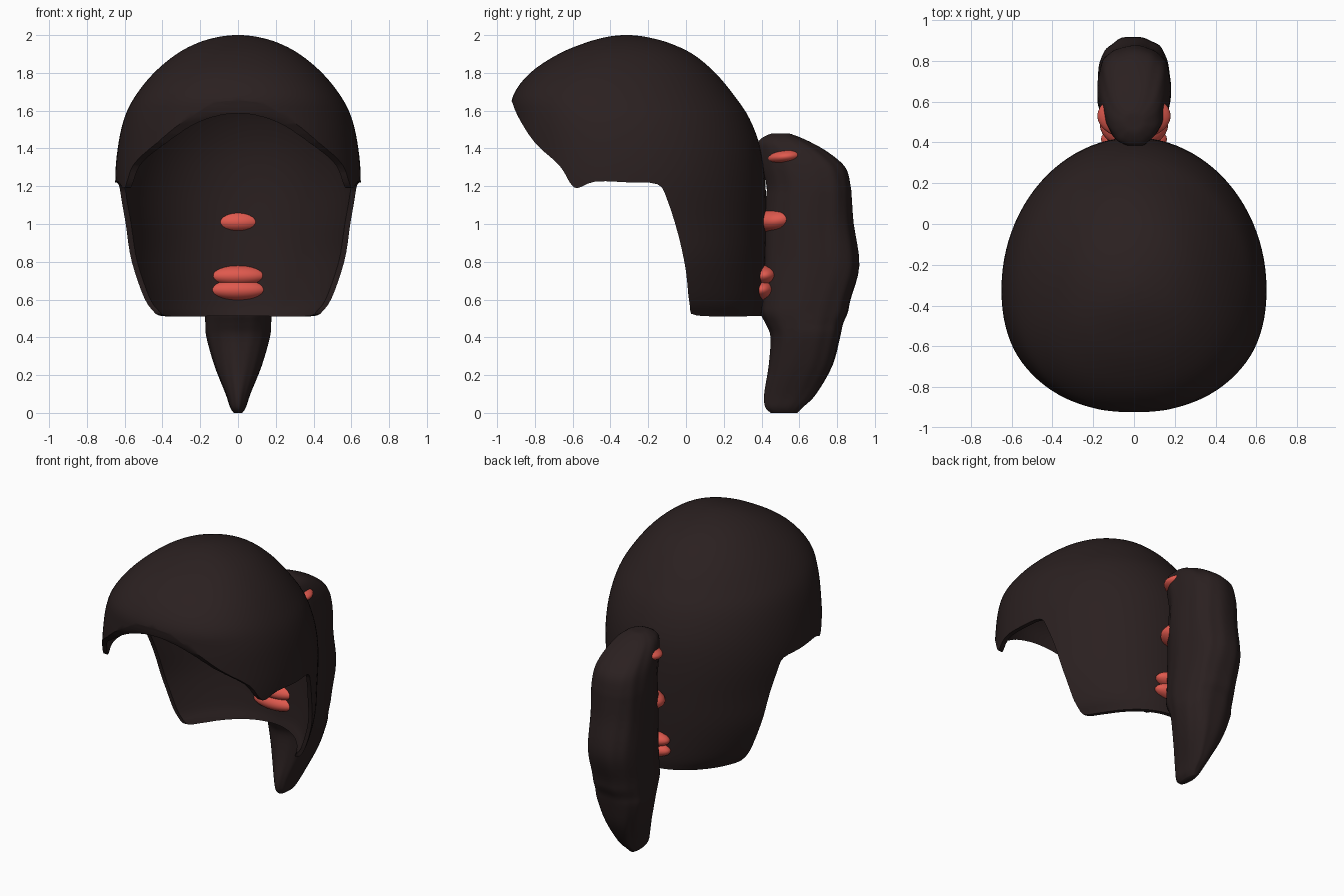
import bpy, bmesh, math

if "Cube" in bpy.data.objects:
    bpy.data.objects.remove(bpy.data.objects["Cube"])

def material(name, rgb):
    m = bpy.data.materials.new(name)
    m.diffuse_color = (*rgb, 1)
    m.use_nodes = True
    m.node_tree.nodes["Principled BSDF"].inputs["Base Color"].default_value = m.diffuse_color
    return m

HAIR = material("dark brown hair", (0.0235, 0.0145, 0.0145))
TIE = material("coral red tie", (0.74, 0.10, 0.075))

def finish(name, bm, mat):
    bmesh.ops.recalc_face_normals(bm, faces=bm.faces[:])
    me = bpy.data.meshes.new(name)
    bm.to_mesh(me)
    bm.free()
    me.materials.append(mat)
    ob = bpy.data.objects.new(name, me)
    bpy.context.collection.objects.link(ob)
    return ob

def smooth(ob, angle=40):
    bpy.ops.object.select_all(action='DESELECT')
    ob.select_set(True)
    bpy.context.view_layer.objects.active = ob
    bpy.ops.object.shade_smooth_by_angle(angle=math.radians(angle))

def spline(rows, steps):
    """Smooth curve through rows of numbers."""
    out = []
    for i in range(len(rows) - 1):
        a, b, c, d = (rows[max(0, min(len(rows) - 1, i + k))] for k in (-1, 0, 1, 2))
        for s in range(steps):
            t = s / steps
            out.append([0.5 * (2 * q + (r - p) * t + (2 * p - 5 * q + 4 * r - w) * t * t
                               + (3 * q - p - 3 * r + w) * t ** 3)
                        for p, q, r, w in zip(a, b, c, d)])
    return out + [list(rows[-1])]

def power(v, e):
    return math.copysign(abs(v) ** (2 / e), v)

def loft(name, rows, sides, front=2.0, back=2.0, mid=0.5, ridge=0.0):
    """Stack of rounded slices: each row is height, front y, back y, half width."""
    bm = bmesh.new()
    rings = []
    for z, yf, yb, hw in rows:
        yc = yf + (yb - yf) * mid
        ring = []
        for k in range(sides):
            a = math.tau * k / sides
            c, s = math.cos(a), math.sin(a)
            e, ry = (back, yb - yc) if s > 0 else (front, yc - yf)
            f = 1 + ridge * (math.sin(7 * a + 3 * z) + 0.6 * math.sin(13 * a - 5 * z))
            ring.append(bm.verts.new((hw * f * power(c, e), yc + ry * f * power(s, e), z)))
        rings.append(ring)
    for r, s in zip(rings, rings[1:]):
        for k in range(sides):
            j = (k + 1) % sides
            bm.faces.new((r[k], r[j], s[j], s[k]))
    bm.faces.new(rings[0])
    bm.faces.new(rings[-1])
    return finish(name, bm, HAIR)

def boolean(ob, cutter, operation):
    m = ob.modifiers.new(operation.lower(), 'BOOLEAN')
    m.operation, m.object, m.solver = operation, cutter, 'EXACT'
    bpy.context.view_layer.objects.active = ob
    bpy.ops.object.modifier_apply(modifier=m.name)
    bpy.data.objects.remove(cutter)

# Head of hair: rounded dome running down into the nape
dome = [(0.40, -0.80, 0.37, 0.42), (0.51, -0.88, 0.395, 0.485), (0.60, -0.92, 0.41, 0.555),
        (0.80, -0.925, 0.42, 0.62), (1.00, -0.925, 0.425, 0.635), (1.22, -0.925, 0.42, 0.65),
        (1.40, -0.925, 0.395, 0.637), (1.56, -0.925, 0.335, 0.602), (1.68, -0.915, 0.255, 0.542),
        (1.80, -0.825, 0.155, 0.445), (1.90, -0.675, 0.035, 0.325), (1.96, -0.53, -0.095, 0.21),
        (1.99, -0.42, -0.21, 0.105), (2.00, -0.34, -0.29, 0.025)]
hair = loft("hair_cap", spline(dome, 4), 96, 2.25, 2.0, 0.45)

# Hollow inside
WALL = 0.028
inner = [(0.30, -0.75, 0.32, 0.37)] \
        + [(z - 0.002, f + WALL, b - WALL, w - WALL) for z, f, b, w in dome[1:9]] \
        + [(1.79, -0.80, 0.13, 0.42), (1.88, -0.655, 0.01, 0.30), (1.935, -0.52, -0.11, 0.195),
           (1.965, -0.40, -0.23, 0.08)]
boolean(hair, loft("hair_inside", spline(inner, 4), 96, 2.25, 2.0, 0.45), 'DIFFERENCE')

# Side outline: fringe, temple step, side lock and nape edge
edge = [(-0.96, 1.68), (-0.925, 1.655), (-0.89, 1.57), (-0.80, 1.43), (-0.67, 1.31),
        (-0.615, 1.22), (-0.575, 1.19), (-0.48, 1.225), (-0.30, 1.22), (-0.15, 1.21),
        (-0.10, 1.13), (-0.04, 0.94), (0.00, 0.75), (0.02, 0.57), (0.06, 0.515), (0.35, 0.512)]
outline = [tuple(p) for p in spline(edge, 3)] + [(0.60, 0.512), (0.60, 2.2), (-1.1, 2.2), (-1.1, 1.70)]
bm = bmesh.new()
face = bm.faces.new([bm.verts.new((-1, y, z)) for y, z in outline])
ext = bmesh.ops.extrude_face_region(bm, geom=[face])
bmesh.ops.translate(bm, vec=(2, 0, 0),
                    verts=[v for v in ext["geom"] if isinstance(v, bmesh.types.BMVert)])
boolean(hair, finish("outline_cutter", bm, HAIR), 'INTERSECT')
smooth(hair)

# Ponytail: thick at the top, tapering to a blunt tip
tail = [(0.00, 0.45, 0.59, 0.022), (0.03, 0.42, 0.62, 0.042), (0.10, 0.415, 0.69, 0.065),
        (0.25, 0.44, 0.775, 0.125), (0.40, 0.45, 0.815, 0.168), (0.47, 0.425, 0.83, 0.174),
        (0.53, 0.395, 0.855, 0.176), (0.60, 0.398, 0.87, 0.178), (0.78, 0.405, 0.917, 0.18),
        (1.00, 0.41, 0.885, 0.18), (1.12, 0.42, 0.875, 0.18), (1.20, 0.425, 0.868, 0.178),
        (1.30, 0.40, 0.84, 0.168), (1.38, 0.385, 0.75, 0.148), (1.44, 0.385, 0.645, 0.115),
        (1.475, 0.44, 0.56, 0.06), (1.48, 0.48, 0.53, 0.02)]
smooth(loft("ponytail", spline(tail, 4), 72, 2.1, 2.5, 0.52, 0.012), 60)

# Hair ties: flattened beads through the back of the head
ties = [("upper_tie", (0, 0.53, 1.357), (0.18, 0.115, 0.052), 6),
        ("middle_tie", (0, 0.49, 1.02), (0.168, 0.123, 0.072), 8),
        ("lower_tie", (0, 0.415, 0.727), (0.162, 0.078, 0.056), 6),
        ("lowest_tie", (0, 0.402, 0.652), (0.160, 0.072, 0.056), 4)]
for name, loc, size, tilt in ties:
    bm = bmesh.new()
    bmesh.ops.create_uvsphere(bm, u_segments=32, v_segments=16, radius=1)
    ob = finish(name, bm, TIE)
    ob.location, ob.scale = loc, size
    ob.rotation_euler.x = math.radians(tilt)
    smooth(ob, 60)
